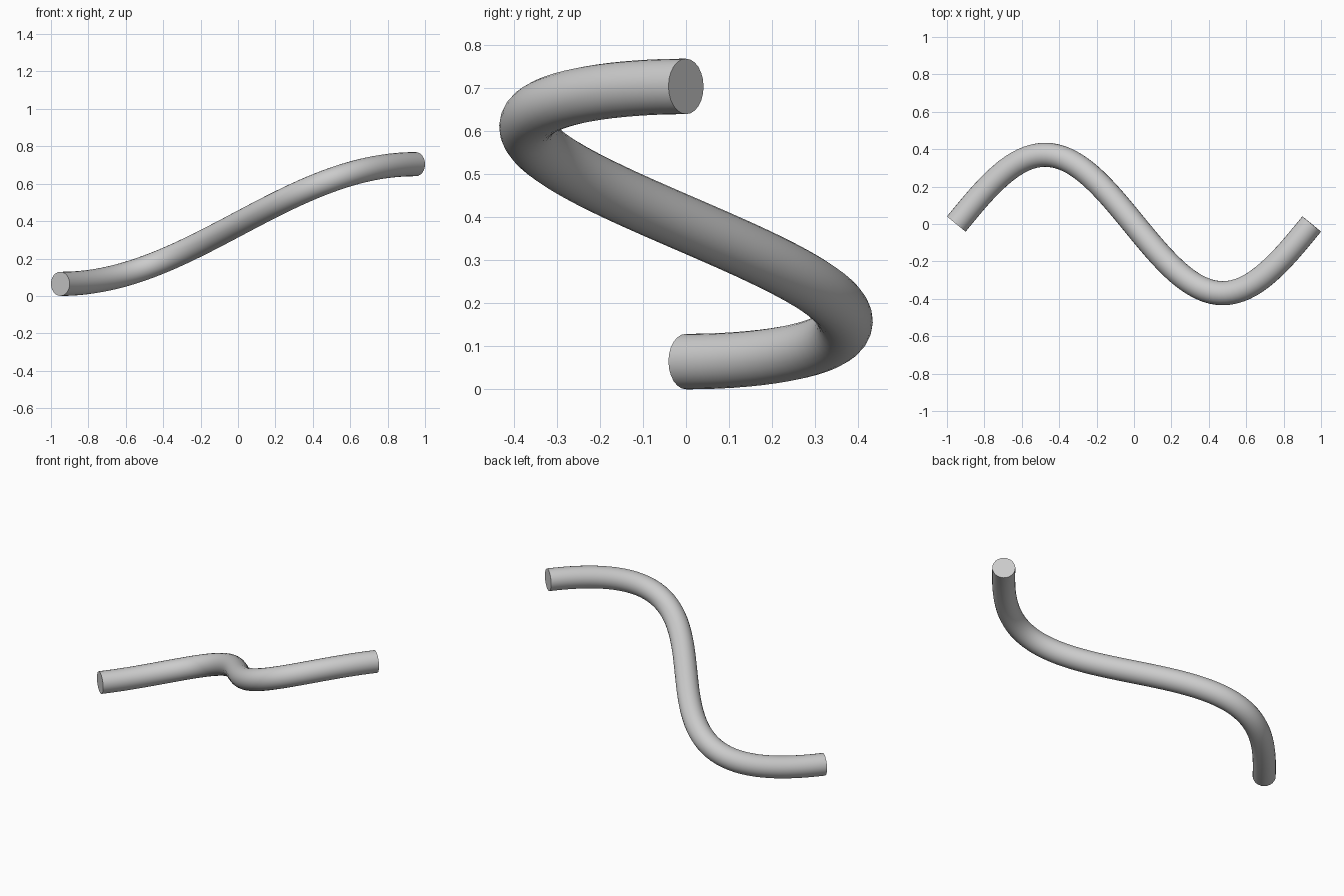
import bpy
import math

cube = bpy.data.objects.get("Cube")
if cube:
    bpy.data.objects.remove(cube, do_unlink=True)

HALF_LENGTH = 0.95
SWING = 0.37
RISE = 0.32
RADIUS = 0.0645
STEPS = 64

# Plain grey material
grey = bpy.data.materials.new("light grey")
grey.use_nodes = True
colour = (0.6, 0.6, 0.6, 1)
grey.diffuse_color = colour
grey.node_tree.nodes["Principled BSDF"].inputs["Base Color"].default_value = colour

# Path: one full sideways wave while climbing half a wave
curve = bpy.data.curves.new("wavy_tube", "CURVE")
curve.dimensions = "3D"
spline = curve.splines.new("POLY")
spline.points.add(STEPS)
for i, point in enumerate(spline.points):
    t = 2 * i / STEPS - 1
    x = HALF_LENGTH * t
    y = -SWING * math.sin(math.pi * t)
    z = RADIUS + RISE * (1 + math.sin(math.pi * t / 2))
    point.co = (x, y, z, 1)

# Round section with flat closed ends
curve.bevel_depth = RADIUS
curve.bevel_resolution = 10
curve.use_fill_caps = True
curve.materials.append(grey)

tube = bpy.data.objects.new("wavy_tube", curve)
bpy.context.collection.objects.link(tube)
bpy.ops.object.select_all(action="DESELECT")
tube.select_set(True)
bpy.context.view_layer.objects.active = tube
bpy.ops.object.convert(target="MESH")

# Weld the cap rims to the wall, then smooth the wall and keep crisp rims
bpy.ops.object.mode_set(mode="EDIT")
bpy.ops.mesh.select_all(action="SELECT")
bpy.ops.mesh.remove_doubles(threshold=0.0001)
bpy.ops.mesh.normals_make_consistent(inside=False)
bpy.ops.object.mode_set(mode="OBJECT")
bpy.ops.object.shade_smooth_by_angle(angle=math.radians(40))
